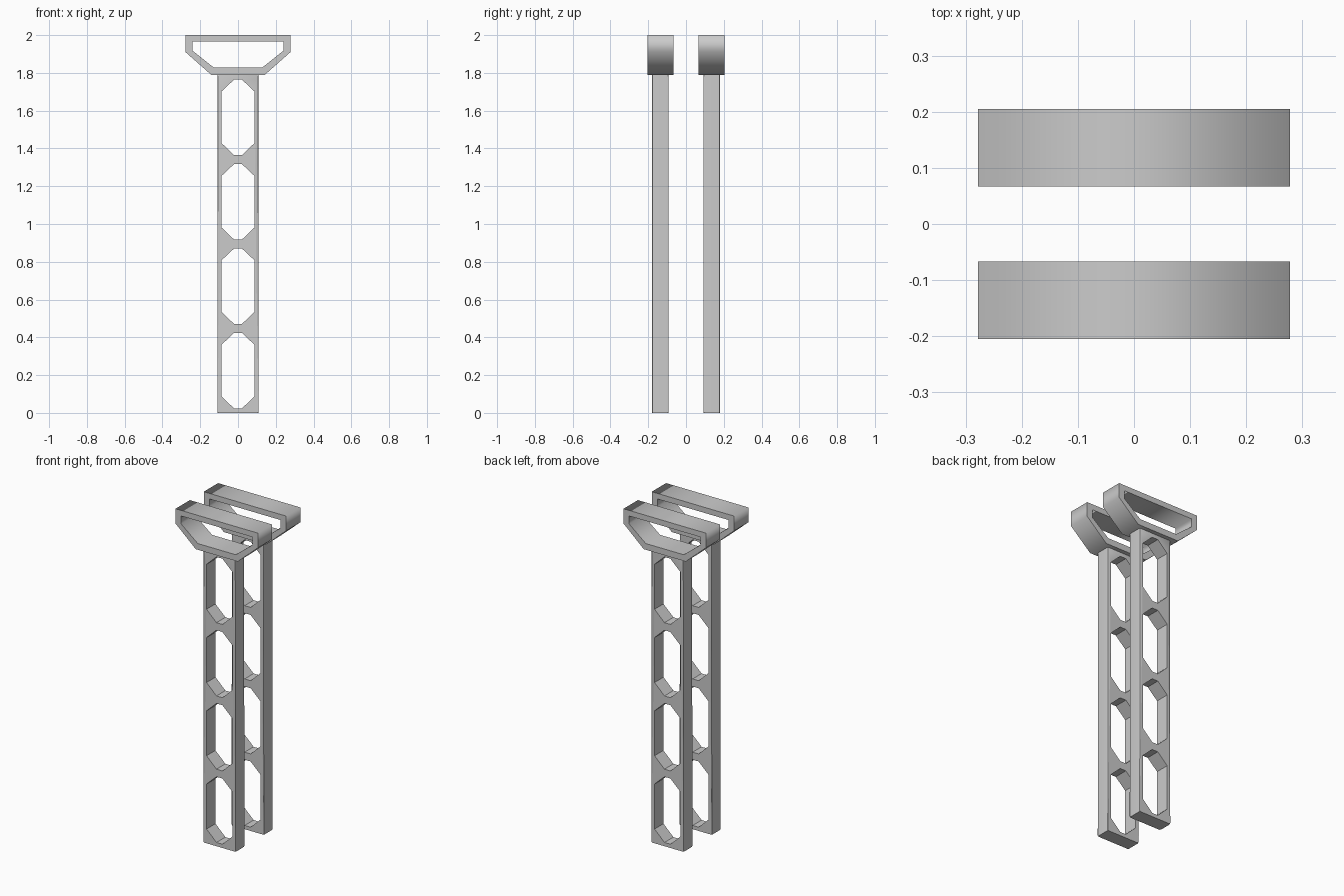
import bpy, bmesh, math

if "Cube" in bpy.data.objects:
    bpy.data.objects.remove(bpy.data.objects["Cube"])

POST_X, POST_Y, POST_TOP = 0.109, 0.043, 1.792
SPACING = 0.136


def mirrored(half):
    """Close a right-hand half profile with its mirror image."""
    return half + [(-x, z) for x, z in reversed(half)]


def plate(name, loops, half_depth, y, bevel=0.0):
    """Extrude a filled XZ profile (outer loop first, then holes) along Y."""
    curve = bpy.data.curves.new(name, 'CURVE')
    curve.dimensions, curve.fill_mode, curve.extrude = '2D', 'BOTH', half_depth
    for loop in loops:
        s = curve.splines.new('POLY')
        s.points.add(len(loop) - 1)
        for p, (x, z) in zip(s.points, loop):
            p.co = (x, z, 0, 1)
        s.use_cyclic_u = True
    tmp = bpy.data.objects.new(name + "_profile", curve)
    bpy.context.collection.objects.link(tmp)
    bpy.context.view_layer.update()
    dg = bpy.context.evaluated_depsgraph_get()
    mesh = bpy.data.meshes.new_from_object(tmp.evaluated_get(dg))
    bpy.data.objects.remove(tmp)

    bm = bmesh.new()
    bm.from_mesh(mesh)
    for v in bm.verts:
        x, z, d = v.co
        v.co = (x, -d, z)
    bmesh.ops.remove_doubles(bm, verts=bm.verts, dist=1e-5)
    if bevel:
        corners = [e for e in bm.edges
                   if all(abs(abs(v.co.x) - POST_X) < 1e-4 for v in e.verts)
                   and abs(e.verts[0].co.z - e.verts[1].co.z) > 0.1
                   and abs(e.verts[0].co.y - e.verts[1].co.y) < 1e-4
                   and e.verts[0].co.x * e.verts[1].co.x > 0]
        bmesh.ops.bevel(bm, geom=corners, offset=bevel, segments=3,
                        profile=0.5, affect='EDGES')
    bmesh.ops.recalc_face_normals(bm, faces=bm.faces)
    bm.to_mesh(mesh)
    bm.free()

    obj = bpy.data.objects.new(name, mesh)
    bpy.context.collection.objects.link(obj)
    obj.location.y = y
    if bevel:
        bpy.ops.object.select_all(action='DESELECT')
        obj.select_set(True)
        bpy.context.view_layer.objects.active = obj
        bpy.ops.object.shade_smooth_by_angle(angle=math.radians(35))
    return obj


# Ladder-like post: rectangle with four octagonal openings
post_loops = [mirrored([(POST_X, 0), (POST_X, POST_TOP)])]
for i in range(4):
    z = 0.023 + i * 0.447
    post_loops.append(mirrored([(0.02, z), (0.087, z + 0.064),
                                (0.087, z + 0.338), (0.02, z + 0.401)]))

# Flared head: hollow frame with chamfered lower corners
head_loops = [
    mirrored([(0.142, 1.79), (0.278, 1.91), (0.278, 2.0)]),
    mirrored([(0.128, 1.828), (0.24, 1.917), (0.24, 1.966)]),
]

# Front and back supports
for side, y in (("front", -SPACING), ("back", SPACING)):
    plate(side + "_post", post_loops, POST_Y, y, bevel=0.006)
    plate(side + "_head", head_loops, 0.069, y)
